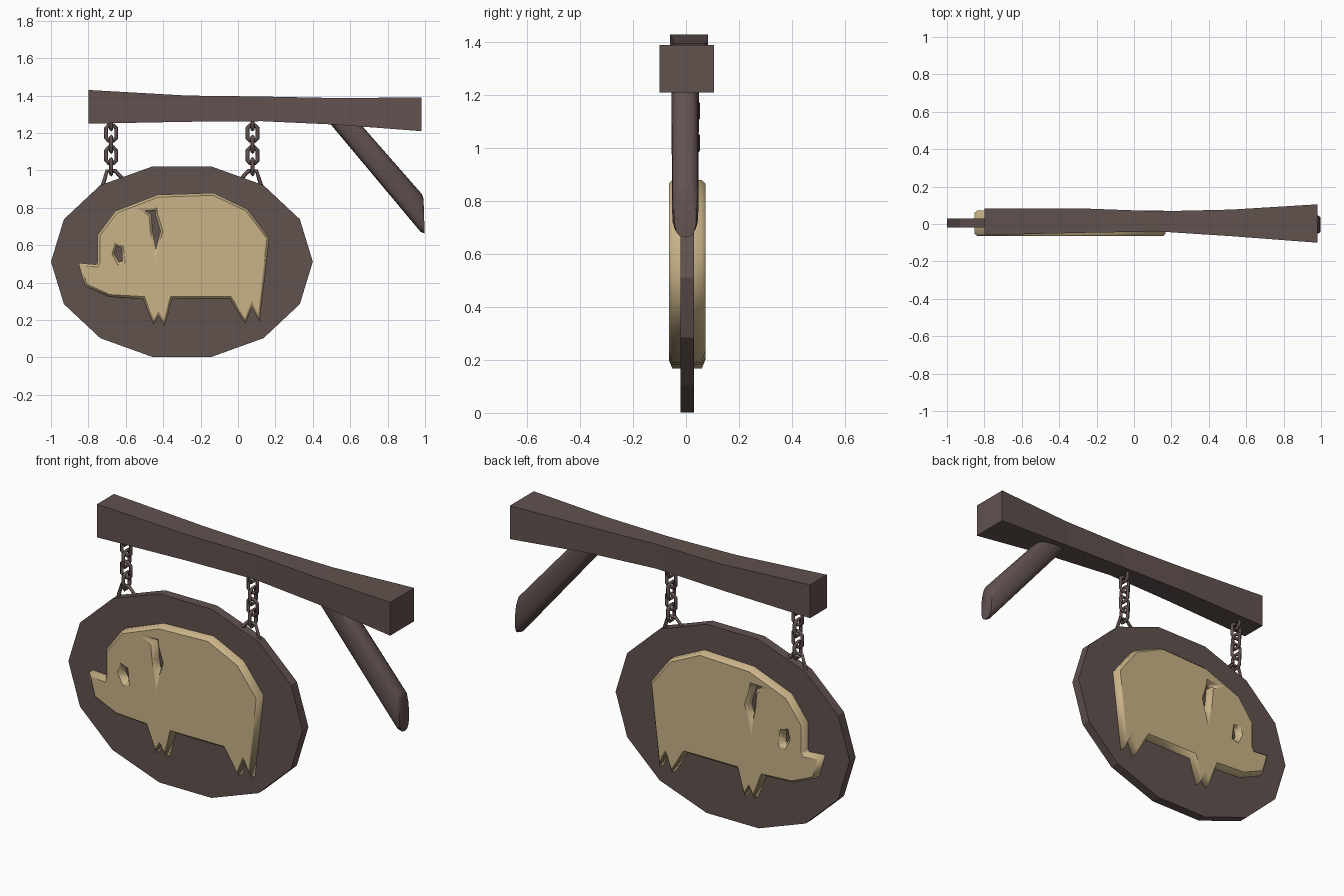
import bpy, bmesh, math
from mathutils import Matrix, Vector

cube = bpy.data.objects.get("Cube")
if cube:
    bpy.data.objects.remove(cube)


def material(name, rgb):
    m = bpy.data.materials.new(name)
    m.use_nodes = True
    m.diffuse_color = (*rgb, 1)
    m.node_tree.nodes["Principled BSDF"].inputs["Base Color"].default_value = (*rgb, 1)
    return m


BROWN = material("dark brown wood", (0.12, 0.084, 0.078))
TAN = material("pale tan wood", (0.585, 0.45, 0.245))


def add_mesh(name, mesh, mat):
    mesh.materials.clear()
    mesh.materials.append(mat)
    obj = bpy.data.objects.new(name, mesh)
    bpy.context.collection.objects.link(obj)
    return obj


def loft(name, rings, mat):
    """Skin a row of equal rings and cap both ends."""
    bm = bmesh.new()
    rows = [[bm.verts.new(p) for p in ring] for ring in rings]
    n = len(rows[0])
    for a, b in zip(rows, rows[1:]):
        for i in range(n):
            j = (i + 1) % n
            bm.faces.new((a[i], a[j], b[j], b[i]))
    bm.faces.new(rows[0])
    bm.faces.new(rows[-1])
    bmesh.ops.recalc_face_normals(bm, faces=bm.faces)
    mesh = bpy.data.meshes.new(name)
    bm.to_mesh(mesh)
    bm.free()
    return add_mesh(name, mesh, mat)


def curve_mesh(name, paths, mat, matrix=Matrix(), **settings):
    """Turn poly paths, given as (points, closed), into a mesh."""
    data = bpy.data.curves.new(name, "CURVE")
    for key, value in settings.items():
        setattr(data, key, value)
    for points, closed in paths:
        spline = data.splines.new("POLY")
        spline.points.add(len(points) - 1)
        for sp, p in zip(spline.points, points):
            sp.co = (*Vector(p).to_3d(), 1)
        spline.use_cyclic_u = closed
    temp = bpy.data.objects.new("temp", data)
    bpy.context.collection.objects.link(temp)
    bpy.context.view_layer.update()
    graph = bpy.context.evaluated_depsgraph_get()
    mesh = bpy.data.meshes.new_from_object(temp.evaluated_get(graph))
    bpy.data.objects.remove(temp)
    mesh.transform(matrix)
    return add_mesh(name, mesh, mat)


# Hewn beam: x, y range, z range of each section
sections = [(-0.8, -0.06, 0.083, 1.25, 1.43), (-0.27, -0.047, 0.083, 1.26, 1.4),
            (0.13, -0.04, 0.068, 1.263, 1.395), (0.52, -0.065, 0.077, 1.245, 1.387),
            (0.98, -0.1, 0.105, 1.21, 1.39)]
loft("beam", [[(x, a, c), (x, b, c), (x, b, d), (x, a, d)]
              for x, a, b, c, d in sections], BROWN)

# Diagonal brace, rounded square in section, cut upright at its lower end
def brace_ring(x, z, u, half_y):
    soft = lambda v: math.copysign(abs(v) ** 0.7, v)
    ring = []
    for i in range(16):
        t = math.tau * i / 16
        s = soft(math.cos(t))
        ring.append((x + u[0] * s, -0.003 + half_y * soft(math.sin(t)), z + u[1] * s))
    return ring

brace = loft("brace", [brace_ring(0.56, 1.265, (0.08, 0), 0.052),
                       brace_ring(0.98, 0.772, (0.004, 0.1), 0.05),
                       brace_ring(0.995, 0.755, (-0.003, 0.092), 0.042)], BROWN)
bpy.context.view_layer.objects.active = brace
brace.select_set(True)
bpy.ops.object.shade_smooth_by_angle(angle=math.radians(40))
brace.select_set(False)

# Oval sign board with fourteen sides
def oval(y):
    return [(-0.3 + 0.7 * math.cos(math.tau * i / 14), y,
             0.512 + 0.523 * math.sin(math.tau * i / 14)) for i in range(14)]

loft("sign_board", [oval(-0.02), oval(0.03)], BROWN)

# Pig relief on both faces, with open ear and eye
body = [(-0.853, 0.505), (-0.757, 0.497), (-0.751, 0.51), (-0.751, 0.655),
        (-0.655, 0.783), (-0.43, 0.87), (-0.131, 0.88), (0.05, 0.794),
        (0.168, 0.639), (0.115, 0.19), (0.075, 0.27), (0.04, 0.18),
        (-0.045, 0.313), (-0.35, 0.313), (-0.393, 0.168), (-0.425, 0.222),
        (-0.452, 0.174), (-0.51, 0.313), (-0.687, 0.323), (-0.82, 0.382)]
ear = [(-0.5, 0.787), (-0.445, 0.787), (-0.442, 0.762), (-0.415, 0.675),
       (-0.44, 0.58), (-0.456, 0.68), (-0.463, 0.765)]
eye = [(-0.65, 0.595), (-0.625, 0.585), (-0.617, 0.515), (-0.637, 0.51), (-0.66, 0.555)]
chamfer = 0.013
curve_mesh("pig_relief", [(body, True), (ear, True), (eye, True)], TAN,
           Matrix.Translation((0, 0.004, 0)) @ Matrix.Rotation(math.pi / 2, 4, "X"),
           dimensions="2D", fill_mode="BOTH", extrude=0.069 - chamfer,
           bevel_depth=chamfer, bevel_resolution=0, offset=-chamfer)

# Chains of alternating links, ending in a splayed hanger on the board
profile = [(0.027, -0.026), (0.027, 0.026), (0.012, 0.042), (-0.012, 0.042),
           (-0.027, 0.026), (-0.027, -0.026), (-0.012, -0.042), (0.012, -0.042)]
hanger = [(-0.045, 0.92), (-0.022, 0.997), (0.022, 0.997), (0.085, 0.93)]
for side, name in ((1, "right"), (-1, "left")):
    cx = -0.3 - 0.378 * side
    paths = []
    for k in range(5):
        z = 1.26 - 0.06 * k
        paths.append(([(cx, 0.015 + a, z + b) if k % 2 == 0 else (cx + a, 0.015, z + b)
                       for a, b in profile], True))
    paths.append(([(cx + side * a, 0.008, z) for a, z in hanger], False))
    curve_mesh(name + "_chain", paths, BROWN, dimensions="3D", fill_mode="FULL",
               bevel_depth=0.011, bevel_resolution=0, use_fill_caps=True)
